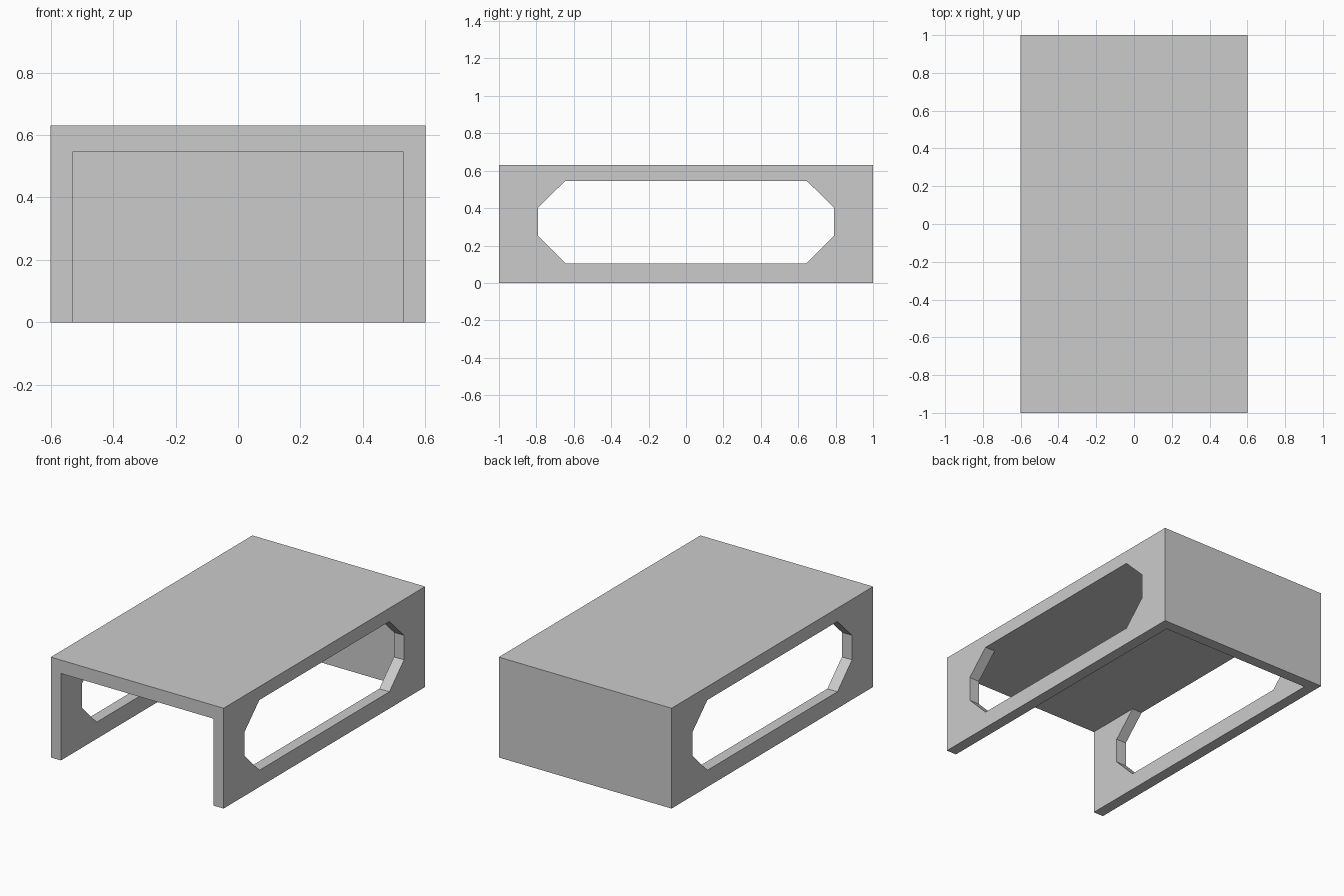
import bpy
import bmesh

cube = bpy.data.objects.get("Cube")
if cube:
    bpy.data.objects.remove(cube, do_unlink=True)

WIDTH, LENGTH, HEIGHT = 1.2, 2.0, 0.63
WALL, CEILING = 0.07, 0.546

grey = bpy.data.materials.new("plain grey")
grey.use_nodes = True
COLOUR = (0.6, 0.6, 0.6, 1)
grey.diffuse_color = COLOUR
grey.node_tree.nodes["Principled BSDF"].inputs["Base Color"].default_value = COLOUR


def prism(name, profile, x0, x1):
    """Extrude a (y, z) profile along x."""
    bm = bmesh.new()
    face = bm.faces.new([bm.verts.new((x0, y, z)) for y, z in profile])
    new = bmesh.ops.extrude_face_region(bm, geom=[face])["geom"]
    verts = [v for v in new if isinstance(v, bmesh.types.BMVert)]
    bmesh.ops.translate(bm, vec=(x1 - x0, 0, 0), verts=verts)
    bmesh.ops.recalc_face_normals(bm, faces=bm.faces[:])
    mesh = bpy.data.meshes.new(name)
    bm.to_mesh(mesh)
    bm.free()
    mesh.materials.append(grey)
    obj = bpy.data.objects.new(name, mesh)
    bpy.context.collection.objects.link(obj)
    return obj


def rectangle(y0, y1, z0, z1):
    return [(y0, z0), (y1, z0), (y1, z1), (y0, z1)]


def cut(target, cutter):
    mod = target.modifiers.new("cut", "BOOLEAN")
    mod.operation = "DIFFERENCE"
    mod.solver = "EXACT"
    mod.object = cutter
    bpy.context.view_layer.objects.active = target
    bpy.ops.object.modifier_apply(modifier=mod.name)
    bpy.data.objects.remove(cutter, do_unlink=True)


# Outer block
shell = prism("table_shell", rectangle(-LENGTH / 2, LENGTH / 2, 0, HEIGHT),
              -WIDTH / 2, WIDTH / 2)

# Hollow inside, open at the front and underneath, closed at the back
inner = WIDTH / 2 - WALL
cut(shell, prism("cavity_cutter",
                 rectangle(-LENGTH, LENGTH / 2 - WALL, -0.5, CEILING),
                 -inner, inner))

# Long eight-sided opening through both side walls, level with the ceiling
half = [(0.645, 0.105), (0.79, 0.25), (0.79, 0.404), (0.645, CEILING)]
opening = half + [(-y, z) for y, z in reversed(half)]
cut(shell, prism("opening_cutter", opening, -WIDTH, WIDTH))
